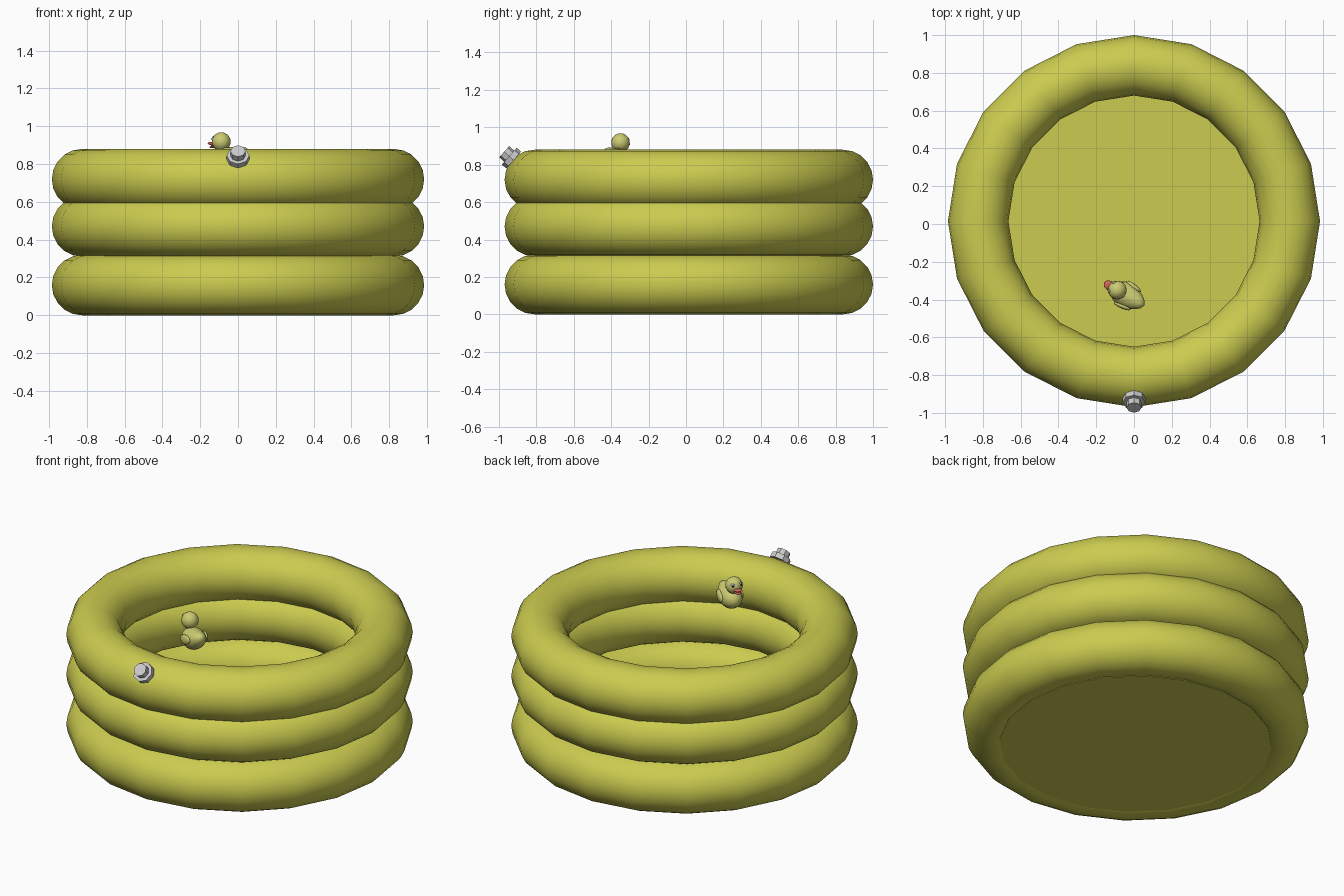
import bpy, math
from mathutils import Matrix, Vector

if "Cube" in bpy.data.objects:
    bpy.data.objects.remove(bpy.data.objects["Cube"])


def material(name, rgb):
    m = bpy.data.materials.new(name)
    m.diffuse_color = (*rgb, 1)
    m.use_nodes = True
    m.node_tree.nodes["Principled BSDF"].inputs["Base Color"].default_value = m.diffuse_color
    return m


VINYL = material("vinyl_yellow", (0.60, 0.60, 0.08))
DUCK = material("duck_yellow", (0.60, 0.60, 0.17))
BEAK = material("beak_red", (0.70, 0.13, 0.10))
WHITE = material("eye_grey", (0.35, 0.37, 0.38))
BLACK = material("pupil_dark", (0.02, 0.02, 0.02))

CENTRE_Y = 0.015
MAJOR, TUBE = 0.825, 0.16


def finish(name, mat=None, smooth=True):
    ob = bpy.context.object
    ob.name = name
    if mat:
        ob.data.materials.append(mat)
    if smooth:
        bpy.ops.object.shade_smooth_by_angle(angle=math.radians(45))
    return ob


# Three stacked inflated rings
for name, z in (("lower_ring", 0.16), ("middle_ring", 0.47), ("upper_ring", 0.72)):
    bpy.ops.mesh.primitive_torus_add(major_segments=20, minor_segments=20,
                                     major_radius=MAJOR, minor_radius=TUBE,
                                     location=(0, CENTRE_Y, z))
    finish(name, VINYL)

# Thin pool floor
bpy.ops.mesh.primitive_cylinder_add(vertices=20, radius=0.775, depth=0.012,
                                    location=(0, CENTRE_Y, 0.011),
                                    rotation=(0, 0, math.pi / 2))
finish("pool_floor", VINYL, smooth=False)

# Air valve: octagonal flange and cap, tilted outward on the upper ring
axis = Vector((0, -0.75, 0.66)).normalized()
seat = Vector((0, -0.933, 0.835))
turn = axis.to_track_quat('Z', 'Y').to_euler()
for name, radius, low, high in (("valve_flange", 0.06, -0.016, 0.016),
                                ("valve_cap", 0.04, -0.045, 0.052)):
    bpy.ops.mesh.primitive_cylinder_add(vertices=8, radius=radius, depth=high - low,
                                        location=seat + axis * (low + high) / 2,
                                        rotation=turn)
    finish(name, smooth=False)

# Toy duck, built facing local +x, then turned into place
PLACE = Matrix.Translation((-0.045, -0.375, 0)) @ Matrix.Rotation(math.radians(150), 4, 'Z')


def blob(name, loc, size, mat, tilt=0, yaw=0, shape=None, segs=16):
    """Ellipsoid in duck space, optionally reshaped by a point function."""
    bpy.ops.mesh.primitive_uv_sphere_add(segments=segs, ring_count=segs // 2 + 2, radius=1)
    ob = finish(name, mat)
    local = (Matrix.Translation(loc) @ Matrix.Rotation(yaw, 4, 'Z')
             @ Matrix.Rotation(tilt, 4, 'Y') @ Matrix.Diagonal((*size, 1)))
    for v in ob.data.vertices:
        if shape:
            v.co = shape(v.co)
        v.co = PLACE @ local @ v.co
    return ob


def tail_shape(p):
    # Pull the rear back and up into a stubby raised tail
    t = max(0, -p.x) ** 2
    return Vector((p.x - 0.3 * t, p.y * (1 - 0.1 * t), p.z + 0.65 * t))


blob("duck_body", (0, 0, 0.825), (0.088, 0.066, 0.065), DUCK, shape=tail_shape)
blob("duck_head", (0.05, 0, 0.918), (0.05, 0.05, 0.05), DUCK)
blob("upper_beak", (0.102, 0, 0.907), (0.028, 0.025, 0.009), BEAK, tilt=-0.15, segs=12)
blob("lower_beak", (0.096, 0, 0.893), (0.024, 0.020, 0.008), BEAK, tilt=0.2, segs=12)
for side, s in (("left", 1), ("right", -1)):
    blob(side + "_wing", (-0.015, 0.06 * s, 0.835), (0.05, 0.014, 0.03), DUCK,
         tilt=0.3, yaw=0.12 * s, segs=12)
    blob(side + "_eye", (0.084, 0.024 * s, 0.932), (0.009, 0.013, 0.016), WHITE,
         yaw=0.6 * s, segs=10)
    blob(side + "_pupil", (0.090, 0.025 * s, 0.932), (0.005, 0.006, 0.008), BLACK,
         yaw=0.6 * s, segs=8)
